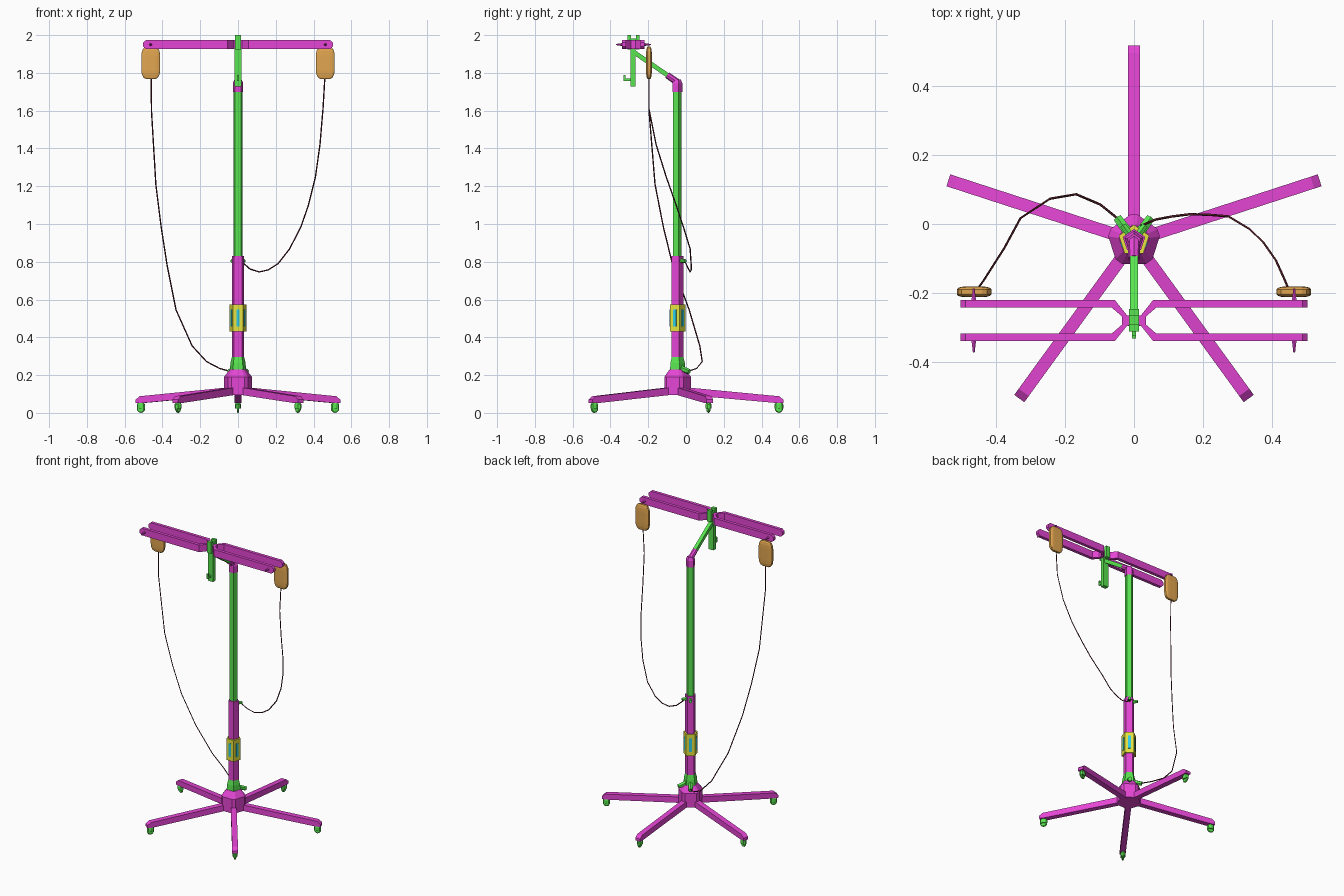
import bpy, bmesh
from math import radians, sin, cos
from mathutils import Matrix, Vector

cube = bpy.data.objects.get("Cube")
if cube:
    bpy.data.objects.remove(cube, do_unlink=True)


def material(name, rgb):
    m = bpy.data.materials.new(name)
    m.use_nodes = True
    m.diffuse_color = (*rgb, 1)
    m.node_tree.nodes["Principled BSDF"].inputs["Base Color"].default_value = (*rgb, 1)
    return m


MAGENTA = material("magenta", (0.78, 0.06, 0.66))
GREEN = material("green", (0.1, 0.78, 0.08))
ORANGE = material("orange", (0.76, 0.38, 0.08))
YELLOW = material("yellow", (0.8, 0.78, 0.05))
CYAN = material("cyan", (0.03, 0.66, 0.85))
BROWN = material("dark brown", (0.1, 0.014, 0.022))

AXIS = -0.048      # column position in y
BAR_Y = -0.279     # crossbar position in y
BAR_Z = 1.95


def finish(name, bm, mat, matrix=Matrix()):
    bm.transform(matrix)
    bmesh.ops.recalc_face_normals(bm, faces=bm.faces)
    mesh = bpy.data.meshes.new(name)
    bm.to_mesh(mesh)
    bm.free()
    mesh.materials.append(mat)
    ob = bpy.data.objects.new(name, mesh)
    bpy.context.collection.objects.link(ob)
    return ob


def box(name, centre, size, mat, turn=Matrix(), bevel=0):
    """Block; bevel is a fraction of each dimension."""
    bm = bmesh.new()
    bmesh.ops.create_cube(bm, size=1)
    if bevel:
        bmesh.ops.bevel(bm, geom=bm.edges[:], offset=bevel, segments=3,
                        profile=0.5, affect='EDGES')
    bm.transform(Matrix.Diagonal((*size, 1)))
    return finish(name, bm, mat, turn @ Matrix.Translation(centre))


def prism(name, outline, depth, mat, matrix):
    """Extrude a flat outline, centred on its plane."""
    bm = bmesh.new()
    face = bm.faces.new([bm.verts.new((x, y, -depth / 2)) for x, y in outline])
    ext = bmesh.ops.extrude_face_region(bm, geom=[face])
    tops = [v for v in ext["geom"] if isinstance(v, bmesh.types.BMVert)]
    bmesh.ops.translate(bm, verts=tops, vec=(0, 0, depth))
    return finish(name, bm, mat, matrix)


def loft(name, profile, mat, matrix=Matrix.Translation((0, AXIS, 0)), sides=5, cut=0):
    """Faceted turned part from (height, radius) pairs, a corner facing back.
    A cut angle trims each corner flat."""
    bm = bmesh.new()
    offsets = (-cut, cut) if cut else (0,)
    angles = [radians(90 + 360 * i / sides + o) for i in range(sides) for o in offsets]
    rings = [[bm.verts.new((r * cos(a), r * sin(a), z)) for a in angles]
             for z, r in profile]
    for low, high in zip(rings, rings[1:]):
        for i in range(len(angles)):
            j = (i + 1) % len(angles)
            bm.faces.new((low[i], low[j], high[j], high[i]))
    bm.faces.new(rings[0])
    bm.faces.new(rings[-1])
    return finish(name, bm, mat, matrix)


def rod(name, a, b, r1, r2, mat, sides=6, turn=Matrix()):
    a, b = Vector(a), Vector(b)
    d = b - a
    aim = Matrix.Translation(a) @ d.to_track_quat('Z', 'Y').to_matrix().to_4x4()
    return loft(name, [(0, r1), (d.length, r2)], mat, turn @ aim, sides)


def around(angle):
    return Matrix.Translation((0, AXIS, 0)) @ Matrix.Rotation(radians(angle), 4, 'Z')


UPRIGHT = Matrix.Rotation(radians(90), 4, 'X')
SIDEWAYS = Matrix.Rotation(radians(90), 4, 'Z') @ UPRIGHT

# Five-legged base with casters
loft("base_hub", [(0.095, 0.0757), (0.19, 0.0757), (0.23, 0.044)], MAGENTA, cut=8.4)
leg = [(0.03, 0.137), (0.542, 0.088), (0.564, 0.07), (0.564, 0.052),
       (0.53, 0.052), (0.03, 0.097)]
for k in range(5):
    spin = around(90 + 72 * k)
    prism(f"leg_{k + 1}", leg, 0.036, MAGENTA, spin @ UPRIGHT)
    fork = spin @ Matrix.Translation((0.54, 0, 0)) @ Matrix.Diagonal((1, 0.68, 1, 1))
    loft(f"caster_fork_{k + 1}", [(0.022, 0.023), (0.045, 0.023), (0.056, 0.014)],
         GREEN, fork, 8)
    wheel = spin @ Matrix.Translation((0.54, 0, 0.022)) @ UPRIGHT
    loft(f"caster_wheel_{k + 1}", [(-0.006, 0.018), (-0.003, 0.022), (0.003, 0.022),
                                   (0.006, 0.018)], GREEN, wheel, 10)

# Telescoping column
loft("base_collar", [(0.225, 0.045), (0.265, 0.042), (0.296, 0.034)], GREEN)
loft("lower_tube", [(0.23, 0.034), (0.83, 0.034)], MAGENTA)
loft("upper_tube", [(0.82, 0.025), (1.72, 0.025)], GREEN)
loft("top_collar", [(1.7, 0.029), (1.745, 0.029), (1.765, 0.02)], MAGENTA)

# Control box with a display on every side
loft("control_box", [(0.43, 0.046), (0.575, 0.046)], YELLOW)
for k in range(5):
    box(f"display_{k + 1}", (0.0375, 0, 0.503), (0.004, 0.017, 0.09), CYAN,
        around(54 + 72 * k))

# Cable sockets on the rear faces
for side, angle in (("left", 54), ("right", 126)):
    rod(f"lower_socket_{side}", (0.03, 0, 0.235), (0.08, 0, 0.218), 0.016, 0.014,
        GREEN, turn=around(angle))
    rod(f"upper_socket_{side}", (0.02, 0, 0.805), (0.055, 0, 0.805), 0.012, 0.01,
        GREEN, turn=around(angle))

# Elbow and sloping arm
rod("elbow", (0, -0.045, 1.75), (0, -0.1, 1.788), 0.018, 0.017, MAGENTA, 8)
arm = [(-0.09, 1.768), (-0.09, 1.797), (-0.28, 1.927), (-0.28, 1.898)]
prism("arm", arm, 0.024, GREEN, SIDEWAYS)

# Hanger with prongs and a hook
box("hanger", (0, -0.281, 1.83), (0.037, 0.028, 0.206), GREEN)
box("hanger_top", (0, BAR_Y, 1.977), (0.028, 0.064, 0.012), GREEN)
for name, y in (("front", -0.301), ("rear", -0.256)):
    box(f"prong_{name}", (0, y, 1.962), (0.03, 0.02, 0.076), GREEN)
box("hook_base", (0, -0.311, 1.764), (0.012, 0.04, 0.012), GREEN)
box("hook_tip", (0, -0.326, 1.774), (0.012, 0.01, 0.032), GREEN)

# Crossbar: X-shaped bridge carrying two parallel rails
quarter = [(0.02, 0.015), (0.055, 0.059), (0.065, 0.038), (0.035, 0.012)]
half = quarter + [(x, -y) for x, y in reversed(quarter)]
bridge = half + [(-x, -y) for x, y in half]
prism("crossbar_bridge", bridge, 0.047, MAGENTA,
      Matrix.Translation((0, BAR_Y, BAR_Z)))
rail = [(0.055, -0.024), (0.487, -0.024), (0.502, -0.01), (0.502, 0.01),
        (0.487, 0.024), (0.055, 0.024)]
for side, s in (("left", 1), ("right", -1)):
    for row, t in (("rear", 1), ("front", -1)):
        y = BAR_Y + t * 0.0485
        prism(f"{row}_rail_{side}", [(s * x, z) for x, z in rail], 0.021, MAGENTA,
              Matrix.Translation((0, y, BAR_Z)) @ UPRIGHT)
        rod(f"{row}_pin_{side}", (s * 0.463, y, BAR_Z),
            (s * 0.463, y + t * 0.044, BAR_Z), 0.009, 0.003, MAGENTA)
    # Padded pendant hanging from the rear pin
    box(f"pad_{side}", (s * 0.462, -0.196, 1.853), (0.1, 0.031, 0.172), ORANGE,
        bevel=0.27)


# Drooping cables
def cable(name, points):
    curve = bpy.data.curves.new(name, 'CURVE')
    curve.dimensions = '3D'
    curve.bevel_depth = 0.0035
    curve.bevel_resolution = 0
    curve.use_fill_caps = True
    spline = curve.splines.new('POLY')
    spline.points.add(len(points) - 1)
    for p, co in zip(spline.points, points):
        p.co = (*co, 1)
    curve.materials.append(BROWN)
    ob = bpy.data.objects.new(name, curve)
    bpy.context.collection.objects.link(ob)


cable("cable_right", [
    (-0.46, -0.196, 1.78), (-0.458, -0.196, 1.6), (-0.435, -0.164, 1.21),
    (-0.407, -0.12, 0.985), (-0.375, -0.07, 0.78), (-0.328, 0.017, 0.545),
    (-0.243, 0.073, 0.355), (-0.167, 0.086, 0.272), (-0.097, 0.056, 0.235),
    (-0.04, 0.01, 0.22)])
cable("cable_left", [
    (0.46, -0.196, 1.78), (0.45, -0.196, 1.61), (0.434, -0.158, 1.42),
    (0.41, -0.105, 1.25), (0.373, -0.052, 1.1), (0.333, -0.014, 0.985),
    (0.273, 0.022, 0.868), (0.212, 0.027, 0.79), (0.16, 0.028, 0.757),
    (0.111, 0.022, 0.746), (0.063, 0.013, 0.762), (0.02, -0.005, 0.8)])
